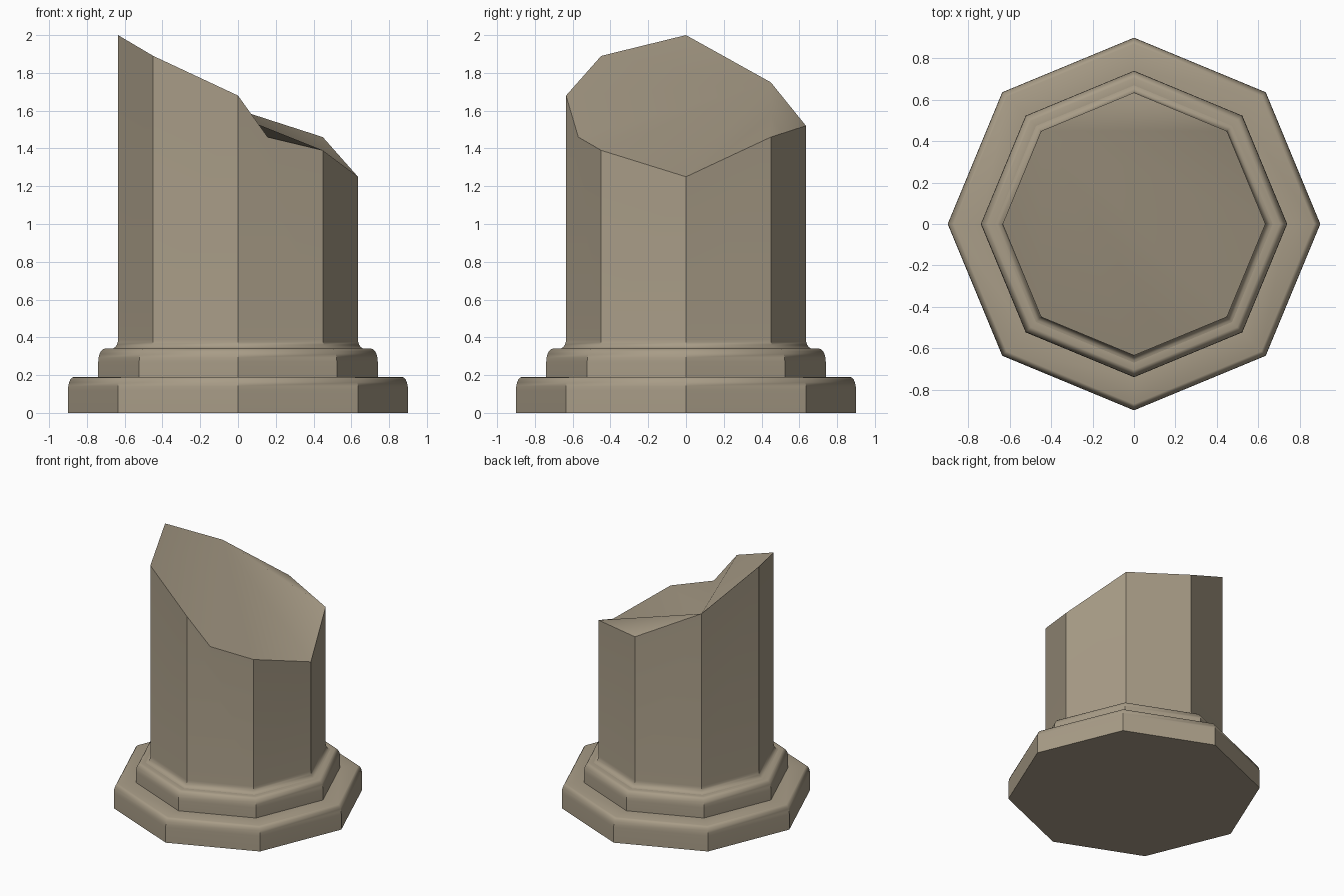
import bpy, bmesh
from math import sin, cos, pi, radians

SIDES = 8
cube = bpy.data.objects.get("Cube")
if cube:
    bpy.data.objects.remove(cube, do_unlink=True)

stone = bpy.data.materials.new("warm_grey_stone")
stone.use_nodes = True
colour = (0.392, 0.333, 0.242, 1)
stone.diffuse_color = colour
stone.node_tree.nodes["Principled BSDF"].inputs["Base Color"].default_value = colour


def ring_point(radius, i):
    a = 2 * pi * i / SIDES
    return radius * cos(a), radius * sin(a)


def rounded(r0, z0, r1, z1, steps=5):
    """Convex quarter round, rising and then turning inward."""
    ts = [pi / 2 * k / steps for k in range(steps + 1)]
    return [(r1 + (r0 - r1) * cos(t), z0 + (z1 - z0) * sin(t)) for t in ts]


def cove(r0, z0, r1, z1, steps=5):
    """Concave quarter round, running inward and then turning up."""
    ts = [pi / 2 * k / steps for k in range(steps + 1)]
    return [(r0 + (r1 - r0) * sin(t), z1 - (z1 - z0) * cos(t)) for t in ts]


def octagon_shell(bm, profile):
    """Sweep a bottom-to-top profile round the octagon; return its rings."""
    rings = [[bm.verts.new((*ring_point(r, i), z)) for i in range(SIDES)]
             for r, z in profile]
    for low, high in zip(rings, rings[1:]):
        for i in range(SIDES):
            j = (i + 1) % SIDES
            bm.faces.new((low[i], low[j], high[j], high[i]))
    return rings


def finish(bm, name):
    mesh = bpy.data.meshes.new(name)
    bm.to_mesh(mesh)
    bm.free()
    mesh.materials.append(stone)
    obj = bpy.data.objects.new(name, mesh)
    bpy.context.collection.objects.link(obj)
    bpy.ops.object.select_all(action='DESELECT')
    obj.select_set(True)
    bpy.context.view_layer.objects.active = obj
    bpy.ops.object.shade_smooth_by_angle(angle=radians(42))


# Wide bottom step, with its underside
bm = bmesh.new()
rings = octagon_shell(bm, [(0.9, 0)] + rounded(0.9, 0.12, 0.87, 0.19) + [(0.74, 0.19)])
bm.faces.new(rings[0][::-1])
finish(bm, "plinth")

# Narrower second step
bm = bmesh.new()
octagon_shell(bm, [(0.74, 0.19)] + rounded(0.74, 0.27, 0.705, 0.34) + [(0.67, 0.34)])
finish(bm, "collar")

# Shaft: coved foot, then walls up to a slanted, broken rim
bm = bmesh.new()
foot = octagon_shell(bm, cove(0.67, 0.34, 0.635, 0.39))[-1]
rim_heights = [1.25, 1.46, 1.52, 1.75, 2.0, 1.89, 1.68, 1.39]
rim = [bm.verts.new((*ring_point(0.635, i), z)) for i, z in enumerate(rim_heights)]
chip = bm.verts.new((0.157, -0.57, 1.46))
for i in range(SIDES):
    j = (i + 1) % SIDES
    notch = [chip] if i == 6 else []
    bm.faces.new([foot[i], foot[j], rim[j], *notch, rim[i]])

# Broken top surface, folded along lines from one rim corner
e, ne, n, nw, w, sw, s, se = rim
for face in ((nw, w, sw, s), (nw, s, chip, se), (nw, se, e), (nw, e, ne), (nw, ne, n)):
    bm.faces.new(face)
finish(bm, "broken_shaft")
